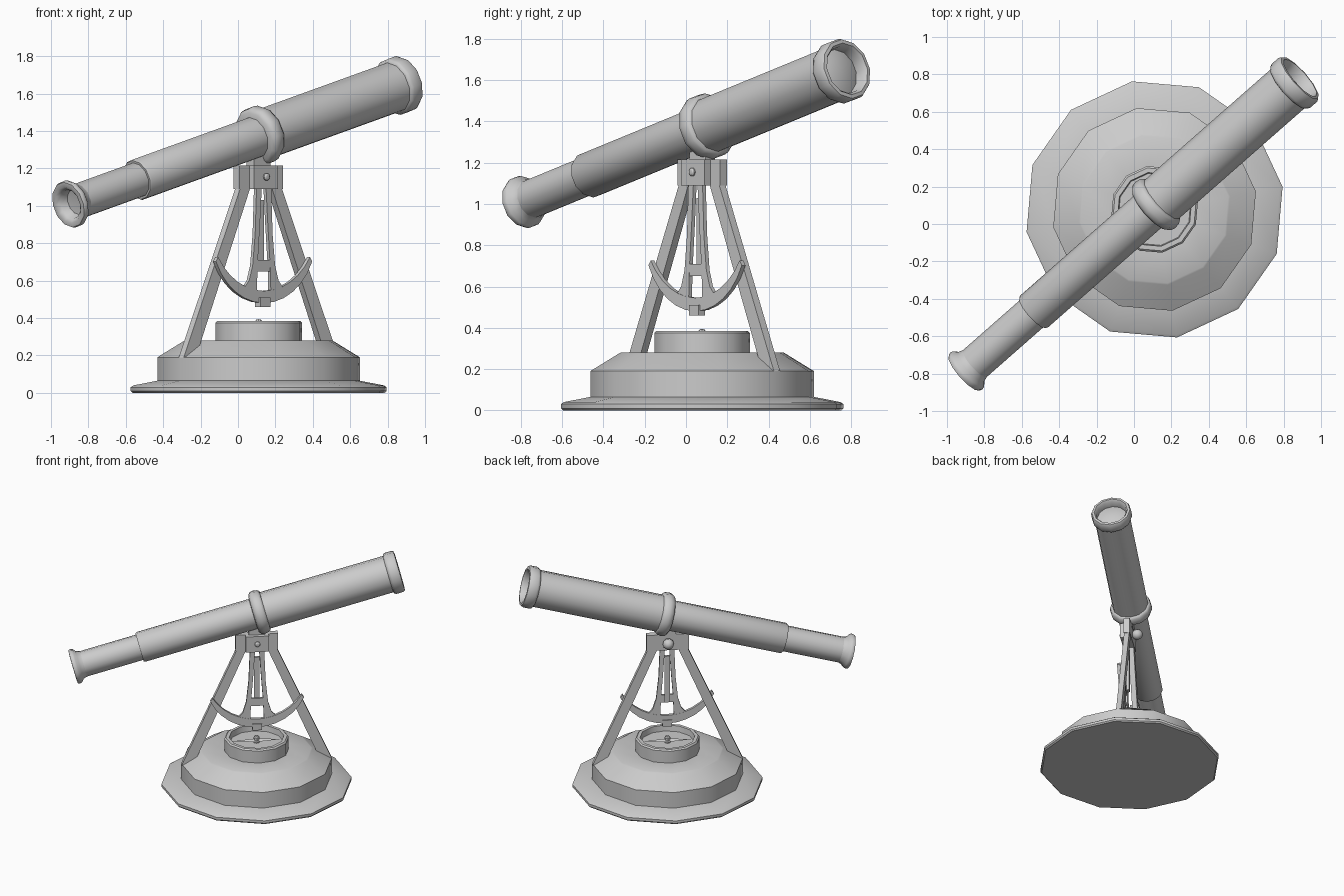
import bpy, bmesh
from math import sin, cos, pi, radians
from mathutils import Matrix

if "Cube" in bpy.data.objects:
    bpy.data.objects.remove(bpy.data.objects["Cube"])

# Local frame: u (local x) runs along the stand, v (local y) across it
AZ = 41.3
STAND = Matrix.Translation((0.11, 0.078, 0)) @ Matrix.Rotation(radians(AZ), 4, 'Z')
# Tube frame: local z runs along the telescope axis toward the objective
TUBE = STAND @ Matrix.Translation((0, 0.015, 1.37)) @ Matrix.Rotation(radians(90 - 15.2), 4, 'Y')


def finish(name, bm, mat, angle=31.5):
    bmesh.ops.remove_doubles(bm, verts=bm.verts, dist=1e-5)
    bmesh.ops.recalc_face_normals(bm, faces=bm.faces)
    me = bpy.data.meshes.new(name)
    bm.to_mesh(me)
    bm.free()
    me.transform(mat)
    for p in me.polygons:
        p.use_smooth = True
    me.set_sharp_from_angle(angle=radians(angle))
    ob = bpy.data.objects.new(name, me)
    bpy.context.collection.objects.link(ob)
    return ob


def lathe(name, profile, mat, n=12, phase=0.0, angle=31.5):
    """Revolve (radius, height) points about local z; zero radius closes the end."""
    bm = bmesh.new()
    rings = [[bm.verts.new((r * cos(phase + 2 * pi * i / n), r * sin(phase + 2 * pi * i / n), z))
              for i in range(n)] if r > 0 else [bm.verts.new((0, 0, z))] for r, z in profile]
    for a, b in zip(rings, rings[1:]):
        for i in range(n):
            j = (i + 1) % n
            quad = [a[i % len(a)], a[j % len(a)], b[j % len(b)], b[i % len(b)]]
            bm.faces.new(list(dict.fromkeys(quad)))
    return finish(name, bm, mat, angle)


def plate(name, pts, v0, v1, mirror=False):
    """Extrude a (u, z) outline from v0 to v1, optionally mirrored in u."""
    bm = bmesh.new()
    for s in ((1, -1) if mirror else (1,)):
        f = [bm.verts.new((s * u, v0, z)) for u, z in pts]
        b = [bm.verts.new((s * u, v1, z)) for u, z in pts]
        bm.faces.new(f)
        bm.faces.new(b[::-1])
        for i in range(len(pts)):
            j = (i + 1) % len(pts)
            bm.faces.new((f[i], b[i], b[j], f[j]))
    return finish(name, bm, STAND)


def rect(u0, u1, z0, z1):
    return [(u0, z0), (u1, z0), (u1, z1), (u0, z1)]


# Stepped twelve-sided base with a recessed compass bowl
lathe("base", [(0, 0), (0.685, 0), (0.695, 0.01), (0.695, 0.03), (0.68, 0.04), (0.55, 0.065),
               (0.55, 0.19), (0.41, 0.275), (0.40, 0.28), (0.235, 0.28), (0.235, 0.375),
               (0.225, 0.385), (0.20, 0.385), (0.195, 0.34), (0, 0.34)],
      STAND, phase=radians(10 - AZ))

# Compass needle and pivot
bm = bmesh.new()
tips = [bm.verts.new(c) for c in ((0.18, 0, 0.355), (0, 0.03, 0.355), (-0.18, 0, 0.355), (0, -0.03, 0.355))]
top, low = bm.verts.new((0, 0, 0.37)), bm.verts.new((0, 0, 0.345))
for i in range(4):
    bm.faces.new((tips[i], tips[(i + 1) % 4], top))
    bm.faces.new((tips[(i + 1) % 4], tips[i], low))
finish("compass_needle", bm, STAND, 10)
lathe("compass_pivot", [(0, 0.335), (0.022, 0.335), (0.022, 0.38), (0.012, 0.392), (0, 0.394)], STAND, 8)

# A-frame legs and their top bracket
plate("legs", [(0.55, 0.19), (0.455, 0.21), (0.075, 1.10), (0.145, 1.10)], -0.02, 0.02, True)
plate("top_bracket", rect(-0.155, 0.155, 1.09, 1.215), -0.022, 0.025)
plate("front_block", rect(-0.085, 0.085, 1.09, 1.215), -0.06, -0.022)
plate("saddle", rect(-0.06, 0.06, 1.2, 1.27), -0.03, 0.03)

# Pivot bolt with a ball nut at the back
bolt = STAND @ Matrix.Translation((0, 0, 1.155)) @ Matrix.Rotation(pi / 2, 4, 'X')
lathe("pivot_bolt", [(0, -0.03), (0.02, -0.03), (0.02, 0.068), (0.012, 0.075), (0, 0.077)], bolt, 10)
lathe("ball_nut", [(0.042 * max(0, sin(pi * k / 6)) if 0 < k < 6 else 0, -0.06 - 0.042 * cos(pi * k / 6))
                   for k in range(7)], bolt, 10, angle=50)

# Hanging arc scale
arc = []
for r, zc, a in ((0.375, 0.855, 66), (0.385, 0.93, 58)):
    row = [(r * sin(radians(a * t / 6)), zc - r * cos(radians(a * t / 6))) for t in range(-6, 7)]
    arc += row if not arc else row[::-1]
plate("arc_scale", arc, -0.045, -0.021)

# Flared hangers, crossbar and centre pointer
plate("hangers", [(0.015, 1.10), (0.052, 1.10), (0.062, 0.85), (0.08, 0.68), (0.105, 0.60), (0.15, 0.55),
                  (0.05, 0.53), (0.045, 0.68), (0.028, 0.9)], -0.043, -0.022, True)
plate("crossbar", rect(-0.06, 0.06, 0.65, 0.71), -0.042, -0.024)
plate("pointer_rod", rect(-0.02, 0.02, 0.66, 1.03), -0.02, 0.0)
plate("pointer_tip", rect(-0.035, 0.035, 0.46, 0.51), -0.055, -0.012)

# Telescope: objective barrel, collar, middle tube, eyepiece
lathe("main_barrel", [(0, 0.02), (0.138, 0.02), (0.138, 1.03)], TUBE)
lathe("objective_rim", [(0.138, 1.0), (0.15, 1.005), (0.156, 1.02), (0.156, 1.07), (0.148, 1.085),
                        (0.13, 1.087), (0.118, 1.07), (0.115, 1.02), (0.07, 1.035), (0, 1.04)], TUBE, angle=50)
lathe("collar", [(0.10, -0.025), (0.14, -0.02), (0.158, -0.005), (0.163, 0.02), (0.158, 0.05),
                 (0.148, 0.065), (0.13, 0.068)], TUBE, angle=50)
lathe("middle_tube", [(0.09, -0.885), (0.108, -0.885), (0.113, -0.875), (0.113, 0.03)], TUBE)
lathe("eyepiece_tube", [(0.096, -0.86), (0.096, -1.32)], TUBE)
lathe("eyepiece_cup", [(0.096, -1.31), (0.105, -1.34), (0.126, -1.358), (0.131, -1.375), (0.125, -1.39),
                       (0.10, -1.392), (0.08, -1.375), (0.07, -1.33), (0, -1.32)], TUBE, angle=50)
